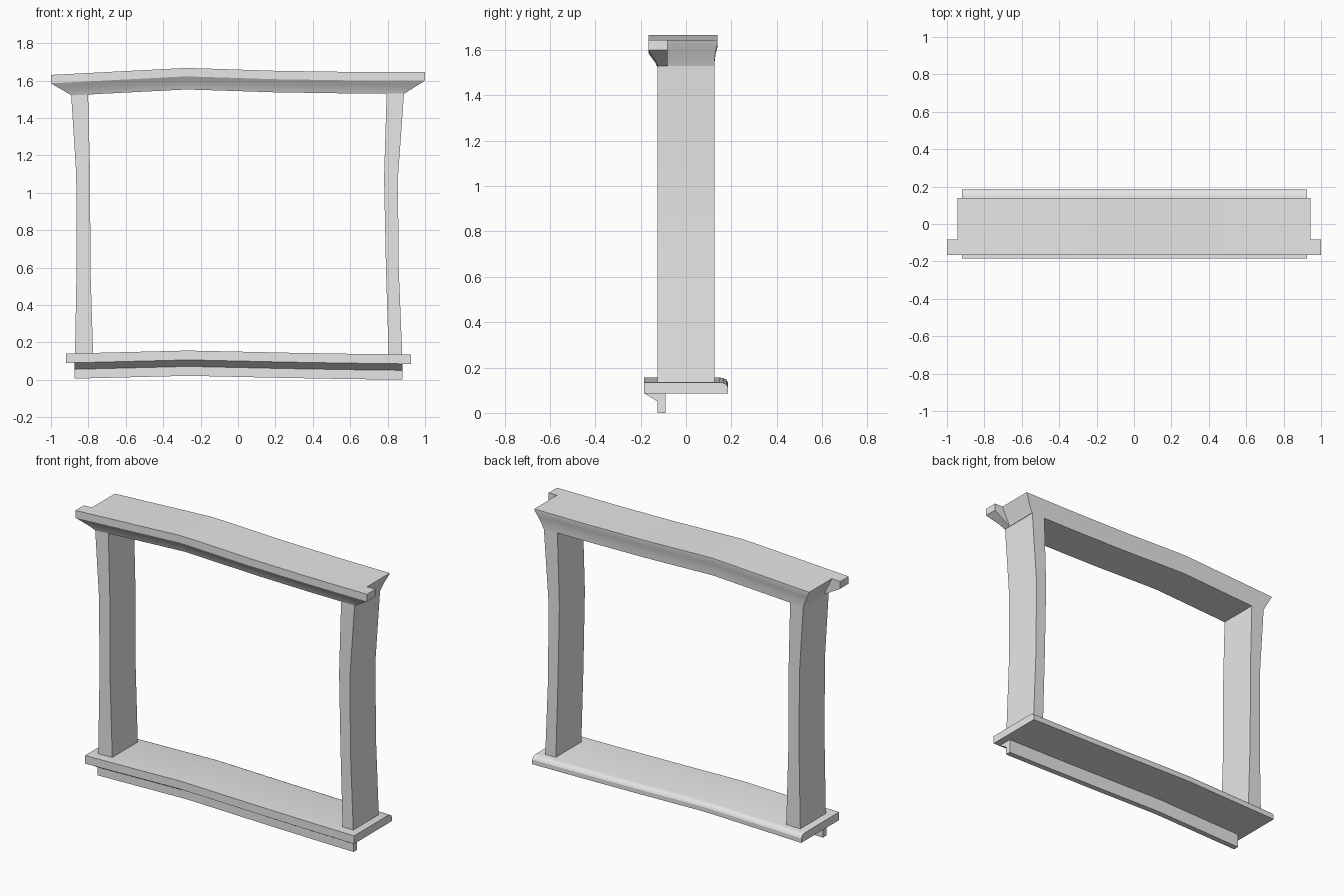
import bpy, bmesh, math

cube = bpy.data.objects.get("Cube")
if cube:
    bpy.data.objects.remove(cube, do_unlink=True)

grey = bpy.data.materials.new("plain grey")
grey.use_nodes = True
grey.diffuse_color = (0.8, 0.8, 0.8, 1)
grey.node_tree.nodes["Principled BSDF"].inputs["Base Color"].default_value = (0.8, 0.8, 0.8, 1)

# Sagging top lines of the lintel and the sill, as (x, z)
LINTEL_LINE = [(-1, 1.63), (-0.36, 1.663), (-0.28, 1.667), (-0.2, 1.665),
               (0.2, 1.652), (0.6, 1.646), (1, 1.645)]
SILL_LINE = [(-0.92, 0.14), (-0.36, 0.154), (-0.28, 0.156), (-0.2, 0.155),
             (0.25, 0.145), (0.6, 0.139), (0.925, 0.135)]
GROUND = [(-1, 0), (1, 0)]


def height(line, x):
    """Height of a top line at x."""
    for (x0, z0), (x1, z1) in zip(line, line[1:]):
        if x <= x1:
            break
    return z0 + (z1 - z0) * (x - x0) / (x1 - x0)


def loft(name, line, levels):
    """Solid from levels (depth below line, front y, back y, left end x, right end x)."""
    bm = bmesh.new()
    low = max(l[3] for l in levels)
    high = min(l[4] for l in levels)
    inner = [x for x, z in line if low < x < high]
    rows = []
    for depth, front, back, start, end in levels:
        xs = [start] + inner + [end]
        rows.append([[bm.verts.new((x, y, height(line, x) - depth)) for x in xs]
                     for y in (front, back)])
    n = len(inner) + 1
    for (f0, b0), (f1, b1) in zip(rows, rows[1:]):
        for i in range(n):
            bm.faces.new((f0[i], f1[i], f1[i + 1], f0[i + 1]))
            bm.faces.new((b0[i], b0[i + 1], b1[i + 1], b1[i]))
        for i in (0, n):
            bm.faces.new((f0[i], b0[i], b1[i], f1[i]))
    for front, back in (rows[0], rows[-1]):
        for i in range(n):
            bm.faces.new((front[i], front[i + 1], back[i + 1], back[i]))
    bmesh.ops.recalc_face_normals(bm, faces=bm.faces)
    mesh = bpy.data.meshes.new(name)
    bm.to_mesh(mesh)
    bm.free()
    mesh.materials.append(grey)
    obj = bpy.data.objects.new(name, mesh)
    bpy.context.collection.objects.link(obj)
    bpy.ops.object.select_all(action='DESELECT')
    obj.select_set(True)
    bpy.context.view_layer.objects.active = obj
    bpy.ops.object.shade_smooth_by_angle(angle=math.radians(30))
    return obj


# Lintel with a coved front, back and ends
COVE = [(0, -0.165, 0.14, 0.943), (0.015, -0.165, 0.14, 0.937), (0.045, -0.165, 0.132, 0.922),
        (0.065, -0.152, 0.129, 0.912), (0.09, -0.135, 0.126, 0.9), (0.115, -0.125, 0.125, 0.89)]
loft("lintel", LINTEL_LINE, [(d, f, b, -e, e) for d, f, b, e in COVE])

# Small ears carrying the front moulding past the posts
for side, name in ((-1, "right_ear"), (1, "left_ear")):
    ear = []
    for d, f, b, e in COVE:
        tip = 1 - max(0, d - 0.045) * 0.11 / 0.07
        ear.append((d, f, -0.082, *sorted((side * 0.86, side * tip))))
    loft(name, LINTEL_LINE, ear)

# Crooked posts, as (z, smaller x, larger x)
POSTS = {
    "right_post": [(0.11, -0.872, -0.774), (0.6, -0.863, -0.789),
                   (1.1, -0.865, -0.791), (1.54, -0.893, -0.802)],
    "left_post": [(0.11, 0.879, 0.806), (0.6, 0.859, 0.791),
                  (1.08, 0.855, 0.781), (1.54, 0.888, 0.795)],
}
for name, path in POSTS.items():
    loft(name, GROUND, [(-z, -0.125, 0.125, *sorted((a, b))) for z, a, b in path])

# Sill with a rounded back edge
loft("sill", SILL_LINE, [(d, -0.185, b, -0.92, 0.925) for d, b in
                         ((0, 0.15), (0.003, 0.165), (0.01, 0.178), (0.022, 0.185), (0.05, 0.185))])

# Apron under the sill with a sloped front
loft("apron", SILL_LINE, [(d, f, -0.09, -0.875, 0.88) for d, f in
                          ((0.05, -0.183), (0.085, -0.125), (0.135, -0.125))])
